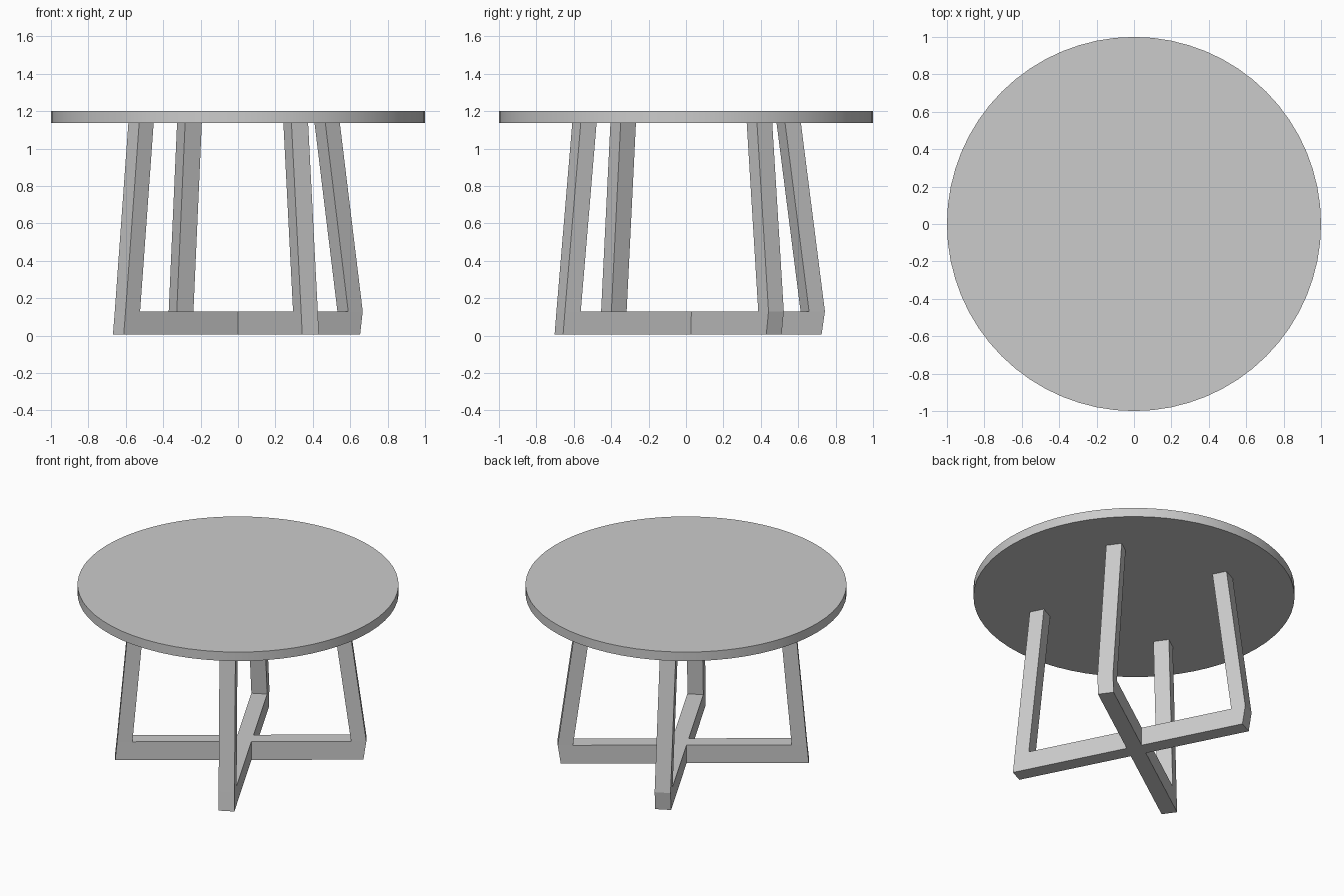
import bpy, bmesh
from mathutils import Vector

if "Cube" in bpy.data.objects:
    bpy.data.objects.remove(bpy.data.objects["Cube"])

LEG_W, LEG_D = 0.10, 0.095      # width across the frame, depth along it
Z_BOT, Z_BAR, Z_TOP = 0.005, 0.13, 1.142


def base_frame(name, ends):
    """Flat-sided U frame. ends: two (foot, knee, top) sets of xy centres of the outer faces."""
    u = (Vector(ends[1][1]) - Vector(ends[0][1])).normalized().to_3d()
    n = Vector((u.y, -u.x, 0)) * LEG_W / 2
    path = []
    for (foot, knee, top), s in zip(ends, (1, -1)):
        f = Vector((*foot, Z_BOT))
        k = Vector((*knee, Z_BAR))
        t = Vector((*top, Z_TOP))
        inward = u * s * LEG_D
        path.append((f, k, t, t + inward, k + inward))
    bm = bmesh.new()
    sides = []
    for off in (n, -n):
        a, b = [[bm.verts.new(p + off) for p in e] for e in path]
        for e in (a, b):
            bm.faces.new((e[1], e[2], e[3], e[4]))                  # leg side
        bm.faces.new((a[0], a[1], a[4], b[4], b[1], b[0]))          # bar side
        sides.append([a[0], a[1], a[2], a[3], a[4], b[4], b[3], b[2], b[1], b[0]])
    p, q = sides
    for i in range(len(p)):
        j = (i + 1) % len(p)
        bm.faces.new((p[i], p[j], q[j], q[i]))
    bmesh.ops.recalc_face_normals(bm, faces=bm.faces)
    me = bpy.data.meshes.new(name)
    bm.to_mesh(me)
    bm.free()
    bpy.context.collection.objects.link(bpy.data.objects.new(name, me))


# Round table top
bpy.ops.mesh.primitive_cylinder_add(vertices=64, radius=1, depth=0.062, location=(0, 0, 1.169))
bpy.context.object.name = "table_top"
bpy.ops.object.shade_smooth_by_angle()

# Two crossing leg frames
base_frame("wide_leg_frame", [
    ((-0.64, -0.42), (-0.63, -0.413), (-0.557, -0.363)),
    ((0.624, 0.470), (0.638, 0.482), (0.515, 0.420))])
base_frame("deep_leg_frame", [
    ((0.388, -0.68), (0.382, -0.67), (0.330, -0.585)),
    ((-0.318, 0.702), (-0.326, 0.72), (-0.281, 0.591))])
